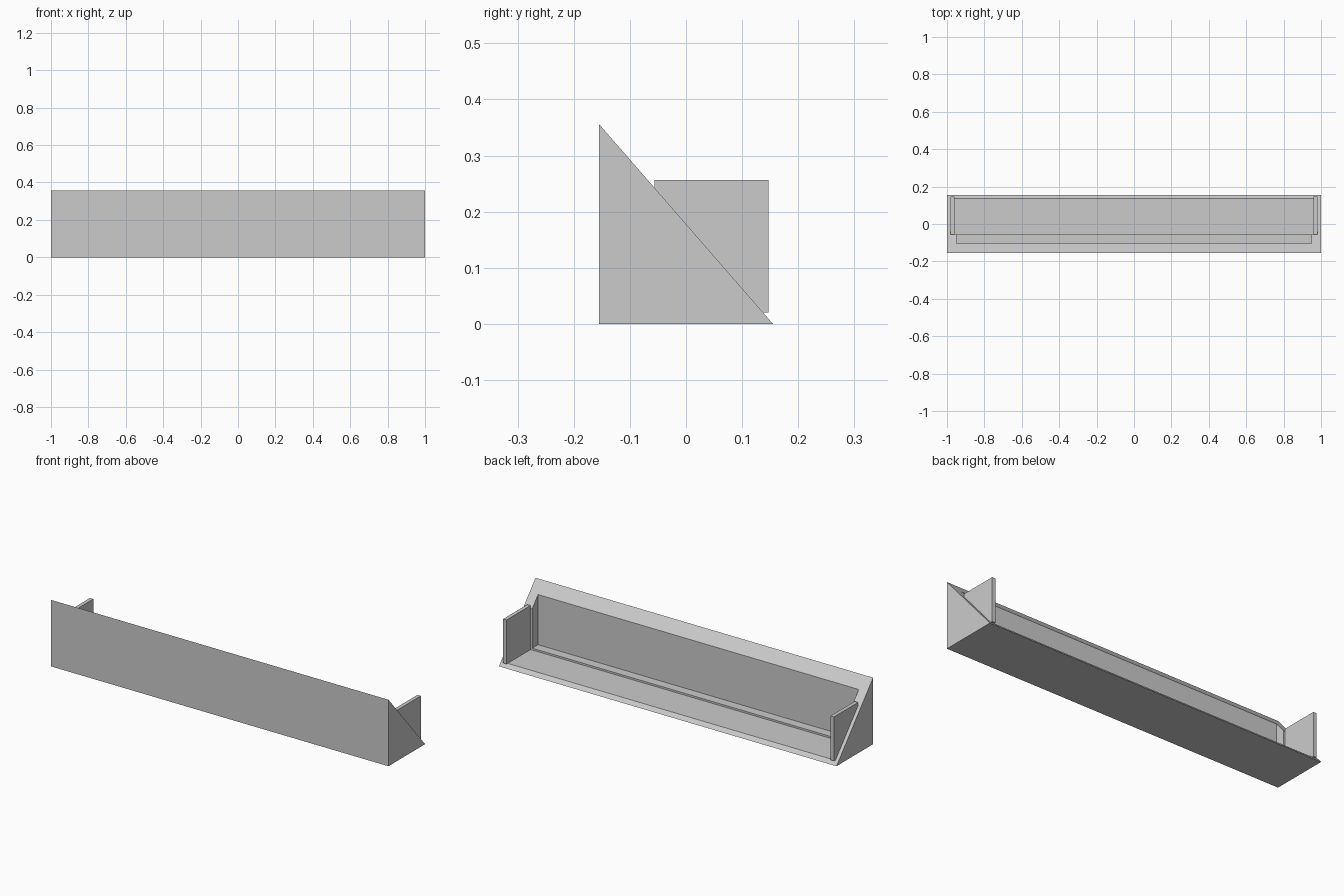
import bpy
import bmesh

cube = bpy.data.objects.get("Cube")
if cube:
    bpy.data.objects.remove(cube, do_unlink=True)

grey = bpy.data.materials.new("light_grey")
grey.use_nodes = True
colour = (0.6, 0.6, 0.6, 1)
grey.diffuse_color = colour
grey.node_tree.nodes["Principled BSDF"].inputs["Base Color"].default_value = colour


def prism(name, profile, x0, x1):
    """Extrude a (y, z) profile along x."""
    bm = bmesh.new()
    face = bm.faces.new([bm.verts.new((x0, y, z)) for y, z in profile])
    ext = bmesh.ops.extrude_face_region(bm, geom=[face])
    moved = [v for v in ext["geom"] if isinstance(v, bmesh.types.BMVert)]
    bmesh.ops.translate(bm, verts=moved, vec=(x1 - x0, 0, 0))
    bmesh.ops.recalc_face_normals(bm, faces=bm.faces)
    mesh = bpy.data.meshes.new(name)
    bm.to_mesh(mesh)
    bm.free()
    mesh.materials.append(grey)
    obj = bpy.data.objects.new(name, mesh)
    bpy.context.collection.objects.link(obj)
    return obj


def rect(y0, y1, z0, z1):
    return [(y0, z0), (y1, z0), (y1, z1), (y0, z1)]


# Wedge-shaped body with a sloping open back
body = prism("wedge_body", [(-0.155, 0), (0.155, 0), (-0.155, 0.356)], -1, 1)

# Inner cavity and the slightly larger stepped recess
cutters = [
    prism("cavity_cutter", rect(-0.105, 0.3, 0.03, 0.5), -0.95, 0.95),
    prism("recess_cutter", rect(-0.056, 0.3, 0.02, 0.5), -0.982, 0.982),
]
for cutter in cutters:
    cutter.hide_render = True
    mod = body.modifiers.new(cutter.name, "BOOLEAN")
    mod.operation = "DIFFERENCE"
    mod.solver = "EXACT"
    mod.object = cutter

# Bake the cuts and discard the cutters
bpy.context.view_layer.update()
graph = bpy.context.evaluated_depsgraph_get()
carved = bpy.data.meshes.new_from_object(body.evaluated_get(graph))
body.modifiers.clear()
body.data = carved
for cutter in cutters:
    bpy.data.objects.remove(cutter, do_unlink=True)

# Upright plates standing in the recess at both ends
for name, side in (("left_end_plate", 1), ("right_end_plate", -1)):
    prism(name, rect(-0.056, 0.147, 0.02, 0.256), side * 0.96, side * 0.98)
